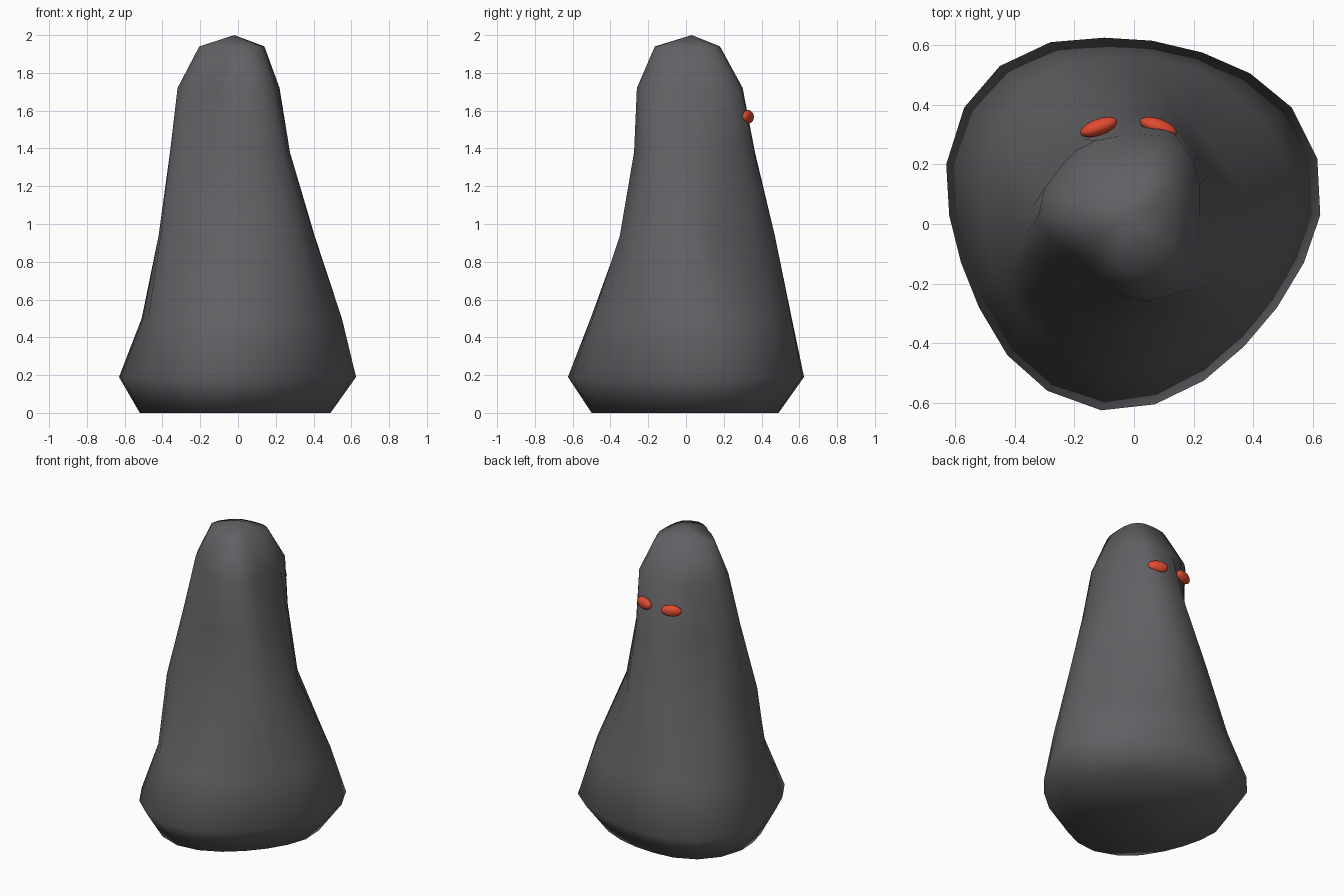
import bpy, bmesh, math
from mathutils import Vector

default_cube = bpy.data.objects.get("Cube")
if default_cube:
    bpy.data.objects.remove(default_cube, do_unlink=True)


def make_material(name, colour):
    material = bpy.data.materials.new(name)
    material.use_nodes = True
    material.diffuse_color = (*colour, 1)
    shader = next(n for n in material.node_tree.nodes if n.type == "BSDF_PRINCIPLED")
    shader.inputs["Base Color"].default_value = (*colour, 1)
    return material


def finish_object(name, bm, material):
    """Turn a bmesh into a smooth shaded object with one material."""
    bmesh.ops.recalc_face_normals(bm, faces=bm.faces)
    for face in bm.faces:
        face.smooth = True
    mesh = bpy.data.meshes.new(name)
    bm.to_mesh(mesh)
    bm.free()
    mesh.materials.append(material)
    created = bpy.data.objects.new(name, mesh)
    bpy.context.collection.objects.link(created)
    return created


def fit(outline, x_range, y_range):
    """Scale and move an outline so that it fills the given ranges."""
    def remap(values, target):
        low, high = min(values), max(values)
        scale = (target[1] - target[0]) / (high - low)
        return [target[0] + (value - low) * scale for value in values]
    xs = remap([p[0] for p in outline], x_range)
    ys = remap([p[1] for p in outline], y_range)
    return list(zip(xs, ys))


def blend(first, second, factor):
    """Mix two outlines point by point."""
    return [Vector(a).lerp(Vector(b), factor) for a, b in zip(first, second)]


charcoal = make_material("charcoal grey", (0.12, 0.12, 0.13))
eye_red = make_material("eye red", (0.75, 0.07, 0.03))

# Rounded triangular outline of the wide base
base_outline = [
    (-.63, .2), (-.57, .39), (-.45, .53), (-.28, .61), (-.1, .625), (.06, .615),
    (.23, .575), (.39, .505), (.53, .39), (.615, .22), (.625, .03), (.57, -.13),
    (.48, -.28), (.37, -.41), (.235, -.525), (.07, -.605), (-.11, -.625),
    (-.29, -.56), (-.425, -.44), (-.52, -.28), (-.58, -.13), (-.62, .03)]

# Waist, flattened at one back corner
waist_outline = [
    (-.42, .14), (-.38, .23), (-.31, .33), (-.22, .42), (-.1, .46), (0, .47),
    (.1, .44), (.2, .345), (.285, .23), (.355, .13), (.405, .03), (.4, -.07),
    (.37, -.17), (.31, -.26), (.2, -.32), (.06, -.35), (-.07, -.345),
    (-.17, -.315), (-.26, -.28), (-.35, -.235), (-.41, -.17), (-.42, -.01)]

# Shoulders, flattened at both back corners
shoulder_outline = [
    (-.34, .06), (-.29, .12), (-.23, .2), (-.17, .285), (-.1, .355), (0, .365),
    (.09, .36), (.16, .3), (.21, .23), (.25, .165), (.275, .06), (.275, -.03),
    (.265, -.13), (.235, -.21), (.15, -.25), (.05, -.275), (-.05, -.265),
    (-.12, -.235), (-.2, -.19), (-.28, -.14), (-.34, -.09), (-.36, -.03)]

# Head, with a hollow at one front corner
head_outline = [
    (-.3, .12), (-.24, .2), (-.19, .25), (-.13, .28), (-.05, .295), (.03, .3),
    (.1, .295), (.16, .27), (.2, .21), (.22, .13), (.22, .03), (.215, -.05),
    (.205, -.12), (.18, -.19), (.12, -.24), (.04, -.26), (-.04, -.24),
    (-.1, -.2), (-.15, -.15), (-.21, -.11), (-.28, -.05), (-.32, .03)]

# Rings from the ground to the crown
hip_outline = blend(base_outline, waist_outline, .35)
rings = [
    (0, fit(base_outline, (-.52, .49), (-.5, .49))),
    (.19, base_outline),
    (.5, fit(hip_outline, (-.51, .55), (-.505, .56))),
    (.94, waist_outline),
    (1.38, shoulder_outline),
    (1.72, head_outline),
    (1.94, fit(head_outline, (-.205, .14), (-.165, .18))),
]

# Body: lofted rings closed by a flat underside and a pointed crown
body = bmesh.new()
loops = [[body.verts.new((x, y, height)) for x, y in outline]
         for height, outline in rings]
count = len(base_outline)
for lower, upper in zip(loops, loops[1:]):
    for i in range(count):
        j = (i + 1) % count
        body.faces.new((lower[i], lower[j], upper[j], upper[i]))
body.faces.new(loops[0])
crown = body.verts.new((-.02, .03, 2))
for i in range(count):
    body.faces.new((loops[-1][i], loops[-1][(i + 1) % count], crown))
finish_object("body", body, charcoal)

# Eyes: slim ellipsoids angled to follow the curve of the head
for name, x, turn in (("right_eye", -.118, 20), ("left_eye", .082, -20)):
    eye = bmesh.new()
    bmesh.ops.create_uvsphere(eye, u_segments=24, v_segments=12, radius=1)
    eye_object = finish_object(name, eye, eye_red)
    eye_object.scale = (.065, .028, .037)
    eye_object.rotation_euler.z = math.radians(turn)
    eye_object.location = (x, .325, 1.567)
